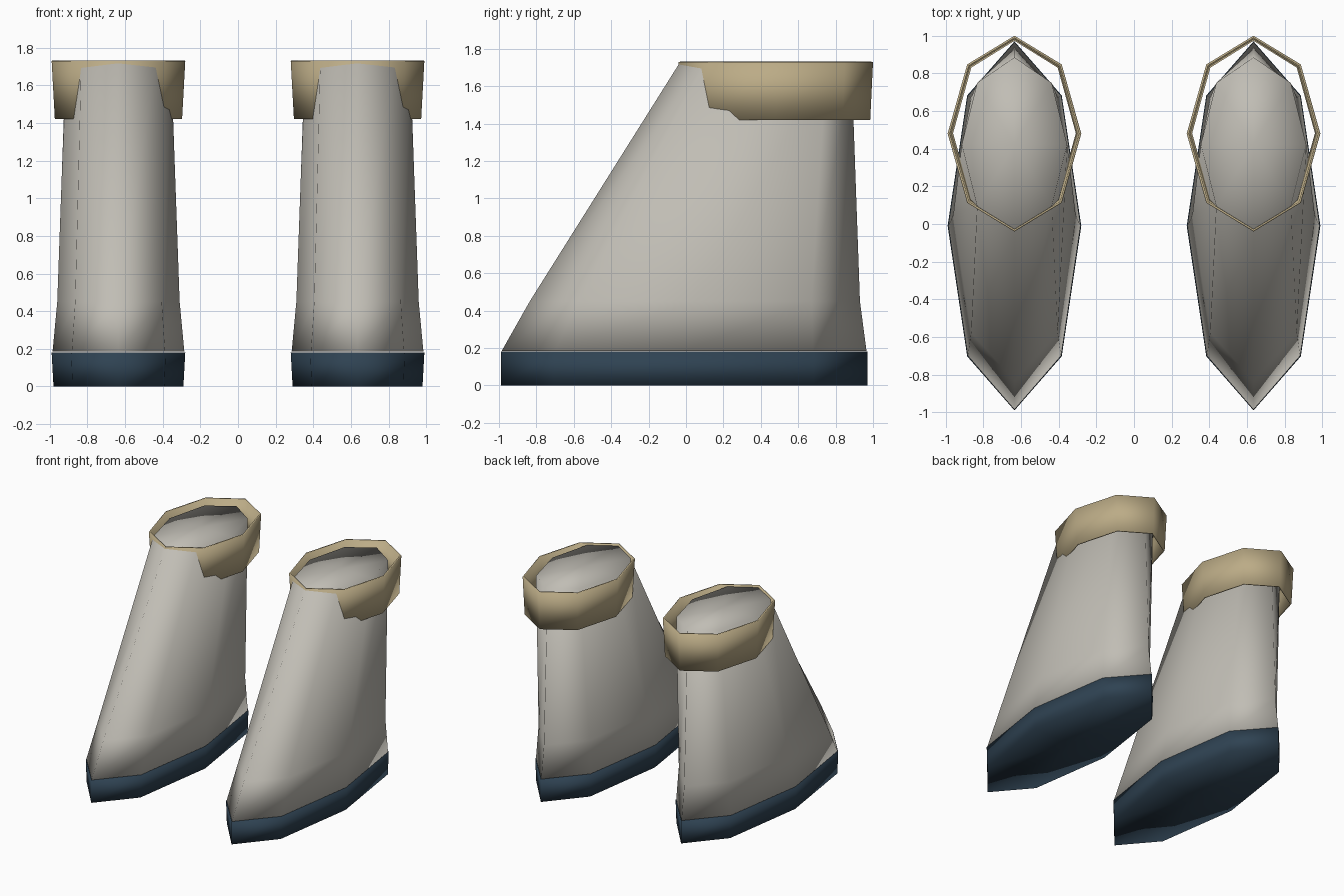
import bpy, bmesh, math

if "Cube" in bpy.data.objects:
    bpy.data.objects.remove(bpy.data.objects["Cube"])

SIDES = 8
BOOT_X = 0.635


def make_material(name, color, cull=False):
    mat = bpy.data.materials.new(name)
    mat.use_nodes = True
    mat.diffuse_color = (*color, 1)
    mat.node_tree.nodes["Principled BSDF"].inputs["Base Color"].default_value = (*color, 1)
    mat.use_backface_culling = cull
    return mat


grey = make_material("warm_grey_leather", (0.53, 0.51, 0.46), True)
navy = make_material("navy_rubber", (0.028, 0.055, 0.085))
tan = make_material("tan_trim", (0.50, 0.41, 0.24))


def loft(name, rings, x, mat, caps=True, flip=False, thickness=0):
    """Stack eight-sided rings given as (z, front y, back y, half width)."""
    bm = bmesh.new()
    loops = []
    for z, front, back, width in rings:
        mid, reach = (front + back) / 2, (back - front) / 2
        angles = [math.tau * i / SIDES for i in range(SIDES)]
        loops.append([bm.verts.new((x + width * math.sin(a), mid - reach * math.cos(a), z))
                      for a in angles])
    for low, high in zip(loops, loops[1:]):
        for i in range(SIDES):
            j = (i + 1) % SIDES
            bm.faces.new((low[i], low[j], high[j], high[i]))
    if caps:
        # fan each end around a centre point
        for loop in (loops[0], loops[-1]):
            face = bm.faces.new(loop)
            bmesh.ops.poke(bm, faces=[face])
        bmesh.ops.recalc_face_normals(bm, faces=bm.faces)
    if flip:
        bmesh.ops.reverse_faces(bm, faces=bm.faces)
    for face in bm.faces:
        face.smooth = True
    mesh = bpy.data.meshes.new(name)
    bm.to_mesh(mesh)
    bm.free()
    mesh.materials.append(mat)
    obj = bpy.data.objects.new(name, mesh)
    bpy.context.collection.objects.link(obj)
    if thickness:
        solid = obj.modifiers.new("thickness", "SOLIDIFY")
        solid.thickness = thickness
        solid.offset = -1
    return obj


for side, x in (("left", BOOT_X), ("right", -BOOT_X)):
    # Rubber sole
    loft(side + "_sole", [(0, -0.99, 0.97, 0.345), (0.18, -0.99, 0.97, 0.355)], x, navy)
    # Boot upper, leaning back from the toe
    loft(side + "_upper", [(0.19, -0.92, 0.91, 0.335), (0.45, -0.81, 0.88, 0.318),
                           (1.70, -0.03, 0.85, 0.272)], x, grey)
    # Thin lining shell, facing inward
    loft(side + "_lining", [(0.185, -0.985, 0.965, 0.35), (0.45, -0.835, 0.93, 0.325),
                            (1.715, -0.04, 0.885, 0.28)], x, grey, flip=True)
    # Cuff band around the ankle
    loft(side + "_cuff", [(1.42, -0.02, 0.985, 0.338), (1.73, -0.04, 1.0, 0.355)],
         x, tan, caps=False, thickness=0.012)
